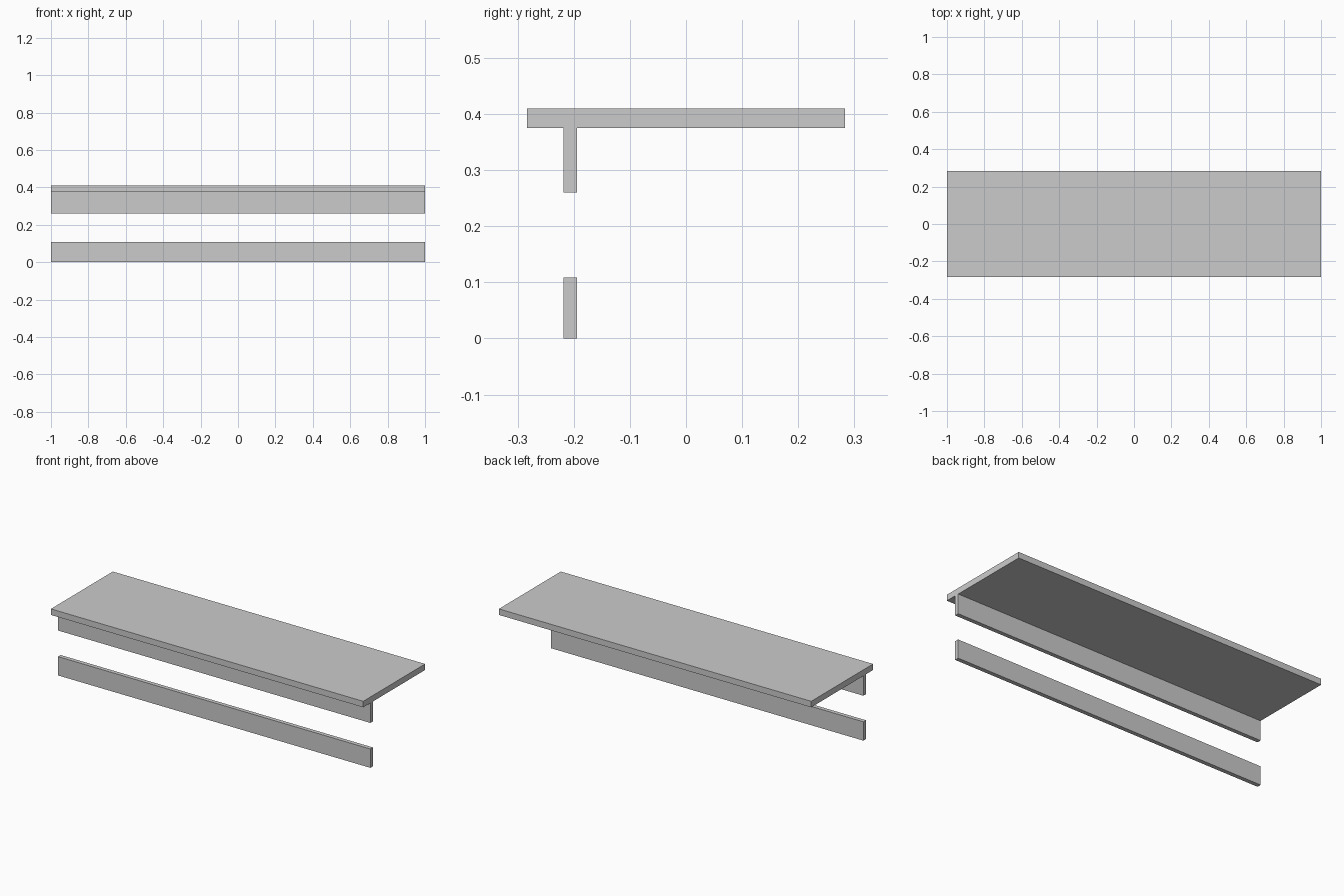
import bpy

# Remove the default cube
cube = bpy.data.objects.get("Cube")
if cube:
    bpy.data.objects.remove(cube, do_unlink=True)

# Single plain grey finish
grey = bpy.data.materials.new("light_grey")
grey.use_nodes = True
colour = (0.6, 0.6, 0.6, 1.0)
grey.diffuse_color = colour
grey.node_tree.nodes["Principled BSDF"].inputs["Base Color"].default_value = colour


def board(name, y_range, z_range, length=2.0):
    """Full-length rectangular board spanning the given depth and height."""
    (y0, y1), (z0, z1) = y_range, z_range
    bpy.ops.mesh.primitive_cube_add(size=1, location=(0, (y0 + y1) / 2, (z0 + z1) / 2))
    ob = bpy.context.object
    ob.name = name
    ob.scale = (length, y1 - y0, z1 - z0)
    bpy.ops.object.transform_apply(location=False, rotation=False, scale=True)
    ob.data.materials.append(grey)
    bpy.ops.object.shade_smooth_by_angle()
    return ob


# Flat top, with two rails set back from its front edge
rail_depth = (-0.218, -0.194)
board("shelf_top", (-0.283, 0.283), (0.375, 0.41))
board("upper_rail", rail_depth, (0.26, 0.375))
board("lower_rail", rail_depth, (0.0, 0.109))
